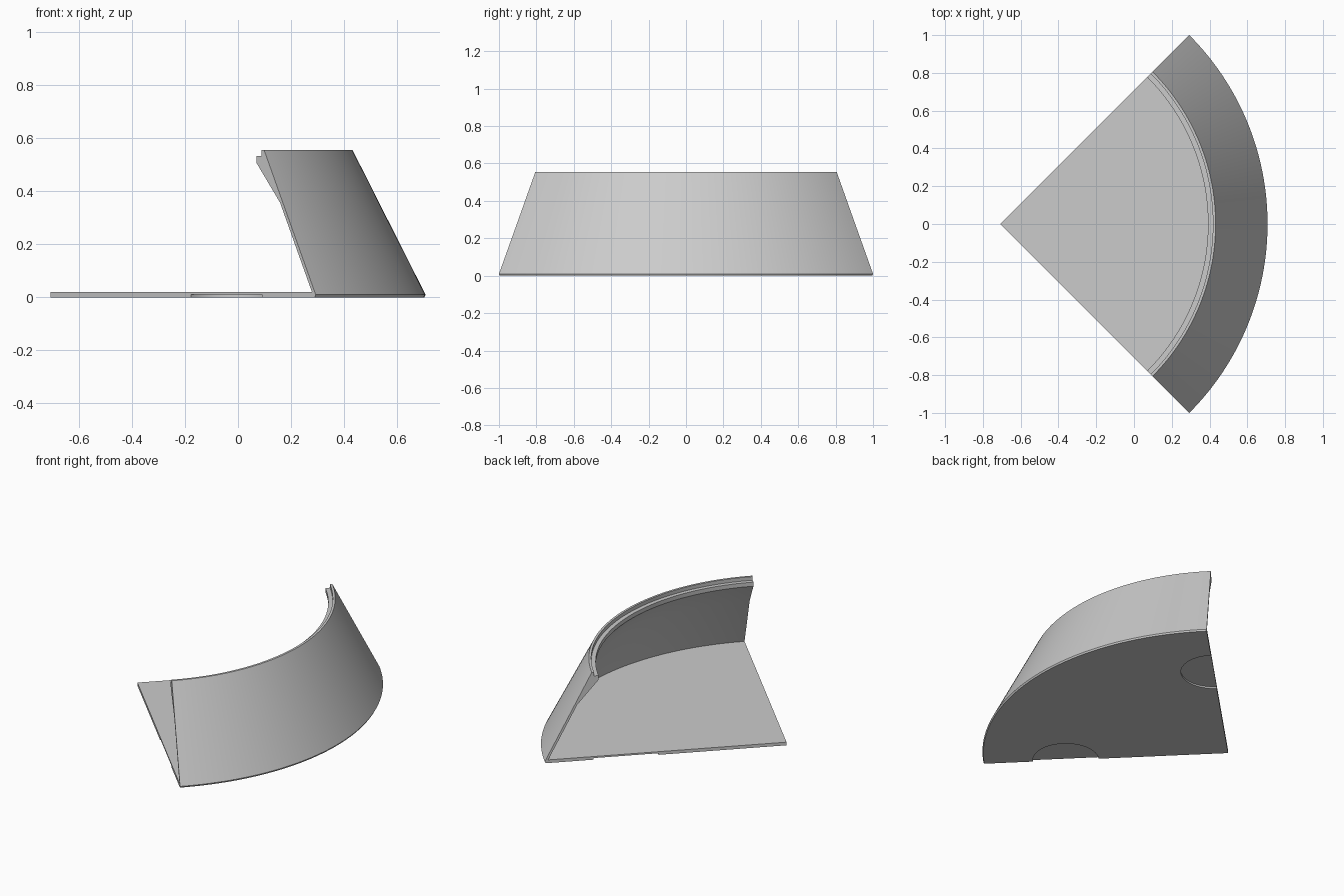
import bpy, bmesh, math

if "Cube" in bpy.data.objects:
    bpy.data.objects.remove(bpy.data.objects["Cube"], do_unlink=True)

APEX_X = -0.707
STEPS = 64

# Plain grey material
grey = bpy.data.materials.new("light_grey")
grey.use_nodes = True
colour = (0.6, 0.6, 0.6, 1)
grey.diffuse_color = colour
grey.node_tree.nodes["Principled BSDF"].inputs["Base Color"].default_value = colour

# Radial section (radius, height): underside, rim, sloped wall, stepped lip, floor
section = [(1.409, 0), (1.414, 0.01), (1.139, 0.555), (1.125, 0.555),
           (1.125, 0.532), (1.099, 0.532), (1.099, 0.506), (1.224, 0.357),
           (1.394, 0.02)]


def quarter_sweep(name, profile, floor_height):
    """Sweep the section through a quarter turn around the corner axis."""
    bm = bmesh.new()
    bottom = bm.verts.new((APEX_X, 0, 0))
    top = bm.verts.new((APEX_X, 0, floor_height))
    rings = []
    for i in range(STEPS + 1):
        a = math.radians(-45 + 90 * i / STEPS)
        rings.append([bm.verts.new((APEX_X + r * math.cos(a), r * math.sin(a), z))
                      for r, z in profile])
    for a, b in zip(rings, rings[1:]):
        for j in range(len(profile) - 1):
            bm.faces.new((a[j], b[j], b[j + 1], a[j + 1]))
    # Flat floor, underside and the two cut ends
    bm.faces.new([top] + [ring[-1] for ring in rings])
    bm.faces.new([bottom] + [ring[0] for ring in rings])
    for ring in (rings[0], rings[-1]):
        bm.faces.new([bottom] + ring + [top])
    bmesh.ops.recalc_face_normals(bm, faces=bm.faces)
    mesh = bpy.data.meshes.new(name)
    bm.to_mesh(mesh)
    bm.free()
    obj = bpy.data.objects.new(name, mesh)
    bpy.context.collection.objects.link(obj)
    mesh.materials.append(grey)
    return obj


shell = quarter_sweep("quarter_ring_base", section, 0.02)

# Shallow round magnet recesses under each cut edge
for side in (-1, 1):
    reach = 0.938 * math.sqrt(0.5)
    bpy.ops.mesh.primitive_cylinder_add(
        vertices=64, radius=0.19, depth=0.04,
        location=(APEX_X + reach, side * reach, -0.01))
    cutter = bpy.context.object
    cutter.name = "recess_cutter"
    cutter.hide_render = True
    cutter.data.materials.append(grey)
    bpy.context.view_layer.objects.active = shell
    cut = shell.modifiers.new("recess", 'BOOLEAN')
    cut.operation = 'DIFFERENCE'
    cut.solver = 'EXACT'
    cut.object = cutter
    bpy.ops.object.modifier_apply(modifier=cut.name)
    bpy.data.objects.remove(cutter, do_unlink=True)

# Smooth curved walls with crisp edges
bpy.ops.object.select_all(action='DESELECT')
shell.select_set(True)
bpy.context.view_layer.objects.active = shell
bpy.ops.object.shade_smooth_by_angle(angle=math.radians(20))
